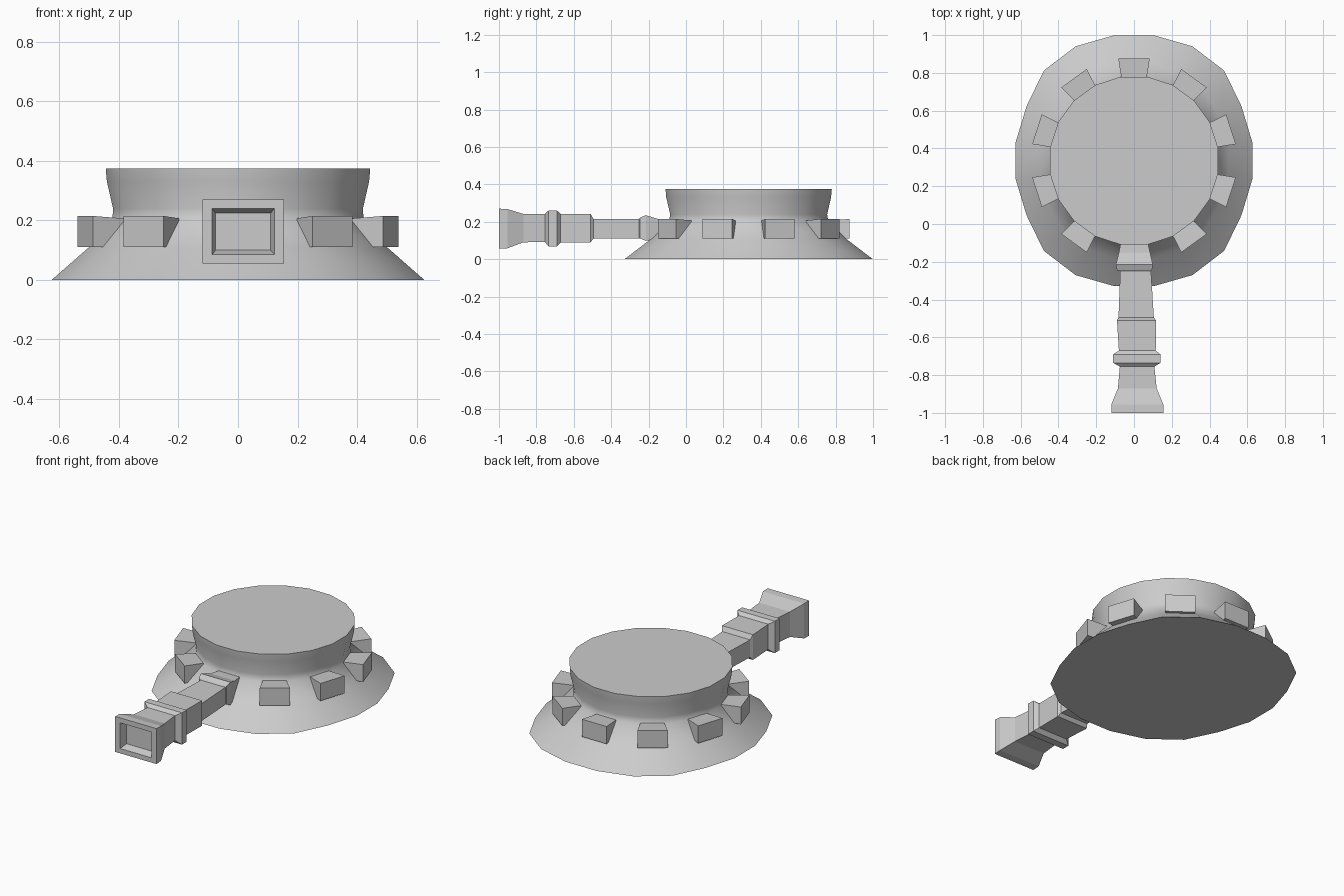
import bpy, bmesh
from math import sin, cos, radians

if "Cube" in bpy.data.objects:
    bpy.data.objects.remove(bpy.data.objects["Cube"])

CY = 0.335  # centre of the round body along y


def make(name, bm, smooth=None):
    bmesh.ops.recalc_face_normals(bm, faces=bm.faces[:])
    mesh = bpy.data.meshes.new(name)
    bm.to_mesh(mesh)
    bm.free()
    ob = bpy.data.objects.new(name, mesh)
    bpy.context.collection.objects.link(ob)
    if smooth:
        bpy.ops.object.select_all(action='DESELECT')
        ob.select_set(True)
        bpy.context.view_layer.objects.active = ob
        bpy.ops.object.shade_smooth_by_angle(angle=radians(smooth))
    return ob


def loft(bm, rings, cap_start=True, cap_end=True):
    loops = [[bm.verts.new(p) for p in ring] for ring in rings]
    n = len(loops[0])
    for a, b in zip(loops, loops[1:]):
        for i in range(n):
            j = (i + 1) % n
            bm.faces.new((a[i], a[j], b[j], b[i]))
    if cap_start:
        bm.faces.new(loops[0])
    if cap_end:
        bm.faces.new(loops[-1])


# Flared round body: 20 sides, skirt slightly irregular at the ground
skirt = [0.672, 0.68, 0.675, 0.638, 0.634]   # radius at 9, 27, 45, 63, 81 degrees from y
# (radius, height, how much of the skirt irregularity applies)
profile = [(0.66, 0, 1), (0.52, 0.11, 0.5), (0.43, 0.2, 0.1),
           (0.425, 0.24, 0), (0.446, 0.33, 0), (0.45, 0.375, 0)]
rings = []
for r, z, k in profile:
    ring = []
    for i in range(20):
        a = radians(9 + 18 * i)
        q = i % 10
        rr = r + k * (skirt[q if q < 5 else 9 - q] - 0.66)
        ring.append((rr * sin(a), CY + rr * cos(a), z))
    rings.append(ring)
bm = bmesh.new()
loft(bm, rings)
make("round_body", bm, 40)

# Nine wedge blocks around the neck; the tenth slot holds the handle
for i in range(10):
    if i == 5:
        continue
    a = radians(36 * i)
    bm = bmesh.new()
    rings = []
    for r, w, z0, z1 in [(0.40, 0.061, 0.11, 0.205), (0.54, 0.083, 0.11, 0.215)]:
        rings.append([(r * sin(a) + x * cos(a), CY + r * cos(a) - x * sin(a), z)
                      for x, z in [(-w, z0), (w, z0), (w, z1), (-w, z1)]])
    loft(bm, rings)
    make("rim_block", bm)

# Square handle: sections (y, x0, x1, z0, z1), beginning at the recess floor
sections = [
    (-0.955, -0.075, 0.11, 0.1, 0.225),
    (-1.0, -0.087, 0.123, 0.085, 0.24),
    (-1.0, -0.12, 0.155, 0.056, 0.27),
    (-0.955, -0.12, 0.155, 0.058, 0.268),
    (-0.87, -0.085, 0.12, 0.09, 0.242),
    (-0.755, -0.075, 0.108, 0.092, 0.242),
    (-0.735, -0.11, 0.14, 0.068, 0.26),
    (-0.69, -0.11, 0.14, 0.068, 0.26),
    (-0.67, -0.08, 0.115, 0.09, 0.242),
    (-0.51, -0.09, 0.117, 0.09, 0.242),
    (-0.495, -0.082, 0.105, 0.11, 0.215),
    (-0.25, -0.073, 0.09, 0.11, 0.215),
    (-0.245, -0.09, 0.095, 0.11, 0.222),
    (-0.215, -0.096, 0.1, 0.098, 0.235),
    (-0.15, -0.08, 0.085, 0.11, 0.215),
    (-0.06, -0.063, 0.065, 0.11, 0.21),
]
bm = bmesh.new()
loft(bm, [[(x0, y, z0), (x1, y, z0), (x1, y, z1), (x0, y, z1)]
          for y, x0, x1, z0, z1 in sections])
make("handle", bm)
